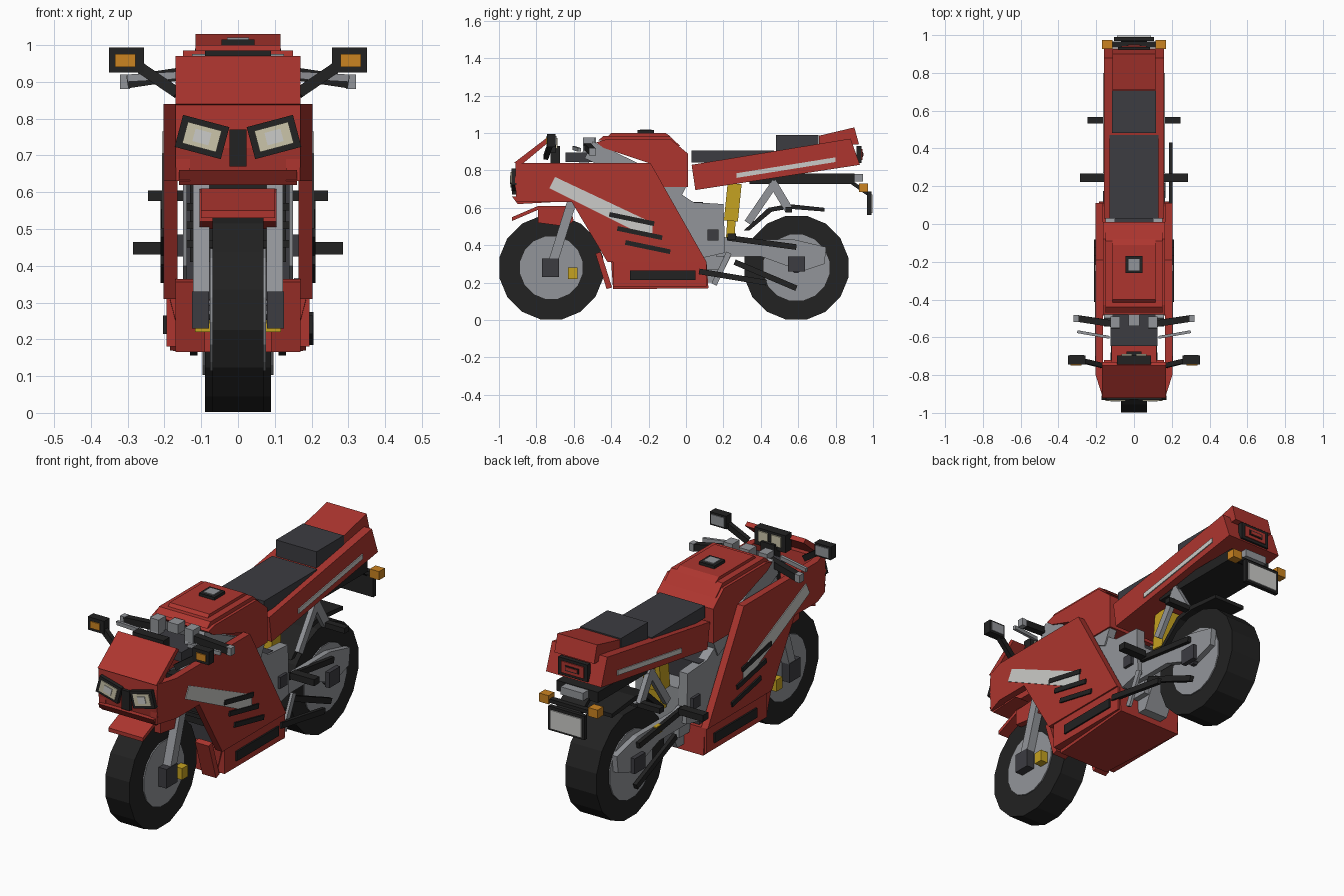
import bpy, bmesh, math
from mathutils import Matrix, Vector

old = bpy.data.objects.get("Cube")
if old:
    bpy.data.objects.remove(old, do_unlink=True)


def material(name, r, g, b):
    m = bpy.data.materials.new(name)
    m.use_nodes = True
    m.diffuse_color = (r, g, b, 1)
    node = next(n for n in m.node_tree.nodes if n.type == "BSDF_PRINCIPLED")
    node.inputs["Base Color"].default_value = (r, g, b, 1)
    return m


red = material("red paint", .42, .036, .028)
black = material("black rubber", .016, .016, .016)
dark = material("dark gray", .045, .045, .053)
gray = material("metal gray", .29, .3, .32)
white = material("pale stripe", .6, .6, .58)
orange = material("orange lens", .6, .23, .015)
yellow = material("yellow metal", .56, .36, .015)
cream = material("cream lens", .6, .56, .4)


def finish(name, mat, bm, pair=False):
    """Turn a bmesh into an object, optionally with a twin on the other side."""
    bmesh.ops.recalc_face_normals(bm, faces=bm.faces)
    sides = (("left_", 1), ("right_", -1)) if pair else (("", 1),)
    for prefix, sign in sides:
        if sign < 0:
            bmesh.ops.scale(bm, vec=(-1, 1, 1), verts=bm.verts)
            bmesh.ops.reverse_faces(bm, faces=bm.faces)
        mesh = bpy.data.meshes.new(prefix + name)
        bm.to_mesh(mesh)
        mesh.materials.append(mat)
        ob = bpy.data.objects.new(prefix + name, mesh)
        bpy.context.collection.objects.link(ob)
    bm.free()


def box(name, mat, center, size, pair=False, roll=0):
    bm = bmesh.new()
    m = Matrix.Translation(center) @ Matrix.Rotation(roll, 4, "Y") @ Matrix.Diagonal((*size, 1))
    bmesh.ops.create_cube(bm, size=1, matrix=m)
    finish(name, mat, bm, pair)


def prism(name, mat, outline, x0, x1, pair=False, shape=None):
    """Extrude a side outline of (y, z) points from x0 to x1."""
    bm = bmesh.new()
    a, b = ([bm.verts.new((x, y, z)) for y, z in outline] for x in (x0, x1))
    bm.faces.new(a)
    bm.faces.new(b)
    for i in range(len(a)):
        bm.faces.new((a[i - 1], a[i], b[i], b[i - 1]))
    if shape:
        for v in bm.verts:
            shape(v.co)
    finish(name, mat, bm, pair)


def beam(name, mat, p, q, wide, deep, pair=False):
    """Rectangular bar between two points."""
    p, q = Vector(p), Vector(q)
    d = (q - p).normalized()
    ref = Vector((0, 1, 0)) if abs(d.x) > .7 else Vector((1, 0, 0))
    u = (ref - d * ref.dot(d)).normalized()
    rot = Matrix((u, d.cross(u), d)).transposed().to_4x4()
    m = Matrix.Translation((p + q) / 2) @ rot @ Matrix.Diagonal((wide, deep, (q - p).length, 1))
    bm = bmesh.new()
    bmesh.ops.create_cube(bm, size=1, matrix=m)
    finish(name, mat, bm, pair)


def disc(name, mat, y, z, radius, half, sides=16):
    bm = bmesh.new()
    m = Matrix.Translation((0, y, z)) @ Matrix.Rotation(math.pi / 2, 4, "Y") @ Matrix.Rotation(math.pi / sides, 4, "Z")
    bmesh.ops.create_cone(bm, cap_ends=True, segments=sides, radius1=radius, radius2=radius, depth=2 * half, matrix=m)
    finish(name, mat, bm)


# Wheels
for end, y, half, rim in (("front", -.72, .07, .17), ("rear", .59, .09, .18)):
    disc(end + "_tire", black, y, .28, .283, half)
    disc(end + "_rim", gray, y, .28, rim, half + .006)
    disc(end + "_axle", dark, y, .28, .03, half + .03, 8)

# Front fork, brakes and fender
beam("fork_leg", gray, (.1, -.73, .25), (.1, -.52, .92), .045, .05, True)
box("axle_block", dark, (.102, -.725, .28), (.045, .09, .1), True)
box("brake_caliper", yellow, (.095, -.605, .25), (.045, .05, .06), True)
prism("front_fender", red, [(-.79, .6), (-.62, .61), (-.6, .53), (-.64, .5), (-.79, .52)], -.105, .105)
prism("fender_lip", red, [(-.93, .55), (-.79, .61), (-.6, .61), (-.6, .59), (-.79, .59), (-.93, .53)], -.1, .1)


# Side fairings, tapering in toward the nose
def taper(co):
    if co.y < -.85:
        co.x -= .035


prism("side_fairing", red, [(-.91, .84), (-.8, .84), (-.19, .84), (.11, .31), (-.42, .31), (-.61, .63),
                            (-.8, .63), (-.91, .63)], .165, .203, True, taper)
prism("belly", red, [(-.4, .31), (.11, .31), (.12, .17), (-.39, .165)], -.185, .185, False,
      lambda co: setattr(co, "x", co.x * (.8 if co.z < .2 else 1)) if co.y < 0 else None)
prism("belly_side", red, [(-.39, .31), (.11, .31), (.11, .18), (-.39, .18)], .15, .195, True)
beam("belly_flap", red, (.13, -.47, .36), (.13, -.41, .17), .08, .03, True)
box("belly_vent", black, (.199, -.125, .24), (.009, .35, .05), True)
prism("side_stripe", white, [(-.7, .765), (-.73, .705), (-.25, .465), (-.18, .465), (-.18, .52)], .201, .207, True)
for i in range(3):
    y, z = -.29 + i * .043, .54 - i * .075
    beam("fairing_slat", black, (.207, y - .12, z + .025), (.207, y + .12, z - .025), .008, .025, True)

# Nose, screen and headlights
prism("nose", red, [(-.91, .84), (-.84, .84), (-.82, .64), (-.9, .63), (-.915, .72)], -.17, .17)
prism("windscreen", red, [(-.92, .84), (-.75, .97), (-.73, .955), (-.88, .83)], -.17, .17)
prism("nose_lip", red, [(-.93, .66), (-.83, .66), (-.72, .63), (-.9, .62)], -.16, .16)
box("nose_deck", red, (0, -.75, .69), (.24, .22, .1))
box("headlight_bridge", black, (0, -.92, .72), (.046, .02, .1))
for side in (-1, 1):
    def lamp(name, mat, depth, w, h):
        box(name, mat, (.098 * side, -.92, .75), (w, depth, h), roll=-.26 * side)
    lamp("headlight_frame", black, .025, .13, .09)
    lamp("headlight_lens", cream, .034, .095, .06)
    lamp("headlight_bulb", white, .04, .045, .035)

# Dashboard and gauges
box("gauge_box", black, (0, -.72, .94), (.18, .05, .09))
box("gauge_face", cream, (.038, -.692, .945), (.055, .008, .055), True)
box("gauge_stand", black, (0, -.7, .83), (.08, .05, .2))
box("dashboard", dark, (0, -.56, .87), (.25, .17, .05))
box("fork_clamp", gray, (0, -.51, .95), (.06, .06, .05))
box("fork_cap", gray, (.1, -.52, .94), (.05, .06, .07), True)

# Handlebars, levers and mirrors
beam("handlebar", black, (.1, -.53, .93), (.3, -.5, .9), .035, .035, True)
box("bar_end", gray, (.307, -.5, .9), (.028, .035, .04), True)
beam("lever", gray, (.13, -.6, .92), (.3, -.57, .91), .015, .02, True)
beam("mirror_stalk", black, (.165, -.75, .87), (.29, -.72, .955), .025, .03, True)
box("mirror_shell", black, (.303, -.72, .96), (.095, .045, .068), True)
box("mirror_signal", orange, (.307, -.744, .958), (.056, .008, .036), True)
box("mirror_glass", gray, (.303, -.696, .96), (.075, .006, .048), True)

# Fuel tank with a stepped top
prism("tank", red, [(-.48, .95), (-.43, .965), (-.08, .965), (.01, .89), (.01, .71), (-.14, .71),
                    (-.2, .84), (-.44, .92)], -.165, .165)
prism("tank_step", red, [(-.47, .96), (-.44, .985), (-.09, .985), (-.03, .93)], -.15, .15)
prism("tank_top", red, [(-.42, .98), (-.4, 1), (-.11, 1), (-.08, .98)], -.115, .115)
box("cap_rim", black, (0, -.215, 1.005), (.09, .09, .02))
box("cap", gray, (0, -.215, 1.012), (.06, .06, .016))

# Frame and engine
beam("frame_spar", gray, (.135, -.52, .91), (.135, -.02, .67), .045, .1, True)
prism("frame_plate", gray, [(-.16, .76), (.04, .63), (.2, .62), (.21, .36), (.08, .33), (-.1, .4)], .1, .15, True)
box("frame_pivot", dark, (.15, .145, .455), (.03, .06, .06), True)
box("engine", dark, (0, -.14, .45), (.28, .46, .36))
box("gearbox", gray, (0, .1, .4), (.2, .2, .26))
box("radiator", black, (0, -.38, .52), (.26, .06, .22))
for i in range(3):
    box("engine_fin", black, (0, -.41, .46 + i * .05), (.28, .03, .02))
prism("sump", gray, [(0, .3), (.2, .34), (.25, .36), (.17, .2), (.12, .2)], -.07, .07)

# Rear suspension
prism("swing_arm", gray, [(.16, .46), (.25, .43), (.58, .43), (.75, .39), (.74, .3), (.62, .26), (.4, .34),
                          (.16, .34)], .096, .125, True)
box("arm_end", dark, (.135, .59, .3), (.025, .09, .08), True)
beam("shock_spring", yellow, (0, .24, .53), (0, .26, .73), .1, .075)
beam("shock_body", yellow, (0, .235, .42), (0, .245, .56), .07, .045)
beam("upper_link", black, (.135, .22, .44), (.135, .59, .39), .02, .03, True)
beam("lower_link", black, (.12, .26, .31), (.12, .59, .17), .02, .03, True)
beam("shift_lever", black, (.195, .07, .26), (.195, .43, .2), .02, .03)
beam("side_stand", gray, (.16, .23, .36), (.16, .15, .19), .015, .03)
box("arm_bracket", yellow, (-.13, .42, .41), (.02, .05, .04))
beam("subframe_front", gray, (.12, .33, .52), (.12, .48, .74), .025, .04, True)
beam("subframe_rear", gray, (.12, .46, .74), (.12, .55, .59), .025, .045, True)
box("rear_peg", black, (.18, .55, .59), (.13, .035, .028), True)
box("front_peg", black, (.215, .245, .447), (.14, .045, .034), True)
prism("rear_hugger", black, [(.31, .48), (.44, .6), (.55, .62), (.74, .6), (.74, .58), (.55, .595), (.46, .58),
                             (.34, .48)], -.09, .09)

# Seat and tail
prism("tail", red, [(.03, .83), (.88, .97), (.93, .83), (.05, .695)], -.16, .16)
prism("tail_hump", red, [(.71, .93), (.71, .985), (.9, 1.03), (.925, .94)], -.115, .115)
prism("tail_stripe", white, [(.27, .785), (.8, .87), (.8, .845), (.27, .76)], .158, .165, True)
box("rider_seat", dark, (0, .25, .875), (.26, .44, .065))
box("passenger_seat", dark, (0, .595, .94), (.235, .225, .1))
box("tail_underside", black, (0, .62, .755), (.24, .56, .055))

# Rear lamps and plate
box("tail_lamp_frame", black, (0, .925, .885), (.17, .025, .09))
box("tail_lamp", red, (0, .937, .885), (.13, .012, .06))
box("tail_lamp_slot", black, (0, .942, .885), (.08, .008, .028))
box("tail_lamp_core", red, (0, .944, .885), (.065, .01, .016))
box("plate_lamp", gray, (0, .92, .76), (.13, .05, .04))
box("signal_bar", black, (0, .95, .7), (.24, .03, .02))
box("rear_signal", orange, (.142, .95, .708), (.054, .048, .045), True)
beam("plate_arm", black, (0, .88, .74), (0, .98, .67), .14, .02)
box("plate_holder", black, (0, .98, .625), (.21, .022, .125))
box("plate", white, (0, .993, .622), (.18, .008, .098))
